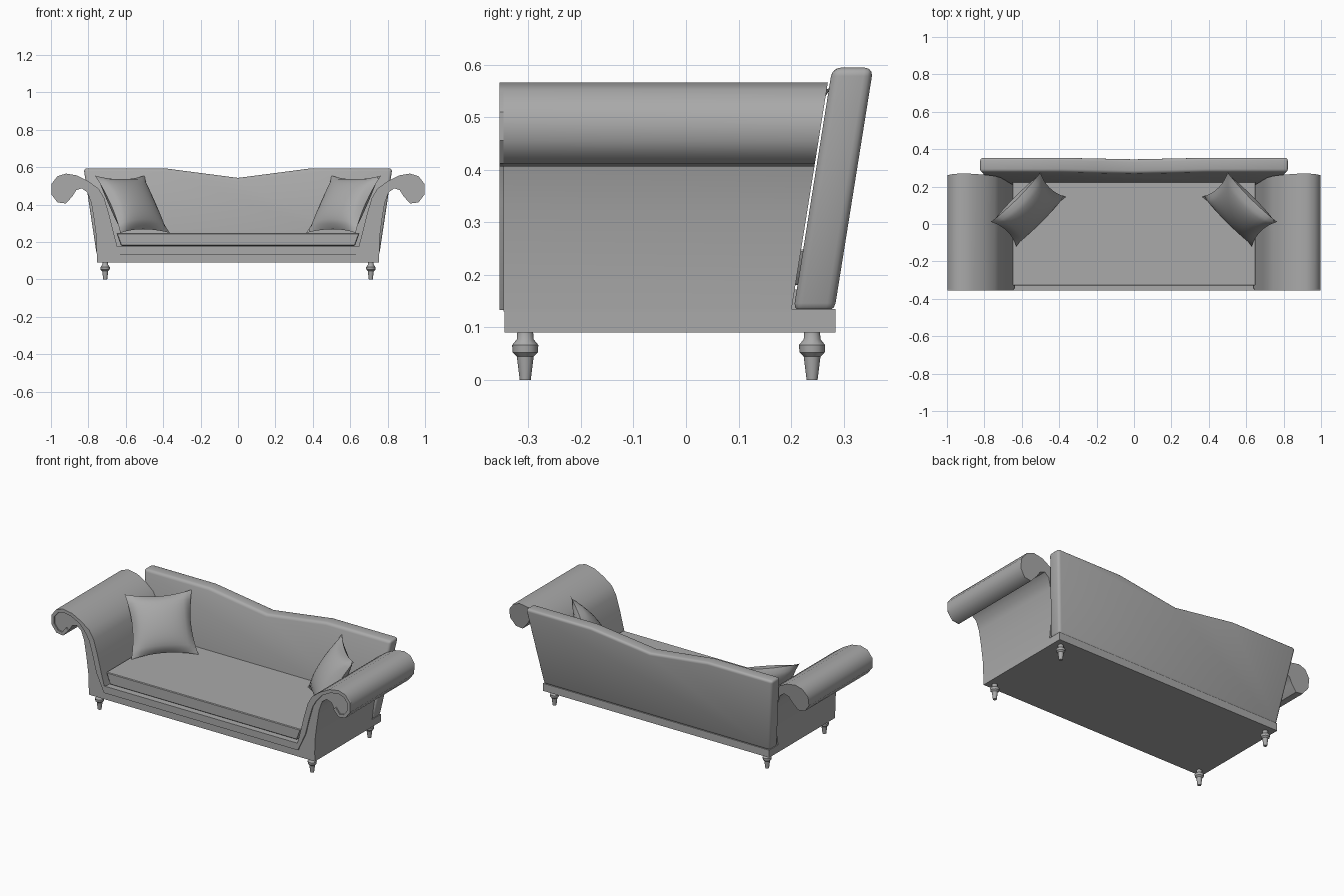
import bpy, bmesh, math
from mathutils import Matrix, Vector

cube = bpy.data.objects.get("Cube")
if cube:
    bpy.data.objects.remove(cube, do_unlink=True)

fabric = bpy.data.materials.new("grey fabric")
fabric.use_nodes = True
GREY = (0.4, 0.4, 0.4, 1)
fabric.diffuse_color = GREY
fabric.node_tree.nodes["Principled BSDF"].inputs["Base Color"].default_value = GREY


def finish(name, bm, angle=35, bevel=0, segments=2):
    """Turn a bmesh into a named, shaded object."""
    bmesh.ops.recalc_face_normals(bm, faces=bm.faces)
    mesh = bpy.data.meshes.new(name)
    bm.to_mesh(mesh)
    bm.free()
    mesh.materials.append(fabric)
    obj = bpy.data.objects.new(name, mesh)
    bpy.context.collection.objects.link(obj)
    bpy.ops.object.select_all(action="DESELECT")
    obj.select_set(True)
    bpy.context.view_layer.objects.active = obj
    if bevel:
        mod = obj.modifiers.new("soft edges", "BEVEL")
        mod.width, mod.segments = bevel, segments
        mod.limit_method, mod.angle_limit = "ANGLE", math.radians(50)
        bpy.ops.object.modifier_apply(modifier=mod.name)
    bpy.ops.object.shade_smooth_by_angle(angle=math.radians(angle))
    return obj


def slab(name, outline, front, back, **kw):
    """Solid from an x-z outline; front and back give y for a height."""
    bm = bmesh.new()
    a = [bm.verts.new((x, front(z), z)) for x, z in outline]
    b = [bm.verts.new((x, back(z), z)) for x, z in outline]
    bm.faces.new(a)
    bm.faces.new(b[::-1])
    for i in range(len(a)):
        j = (i + 1) % len(a)
        bm.faces.new((a[i], b[i], b[j], a[j]))
    return finish(name, bm, **kw)


def flat(y):
    return lambda z: y


def lean(y):
    return lambda z: y + (z - 0.135) * 0.16


def trapezoid(low, high, z0, z1):
    return [(-low, z0), (low, z0), (high, z1), (-high, z1)]


# Base, deck and seat cushion
slab("base", trapezoid(0.755, 0.755, 0.09, 0.135), flat(-0.345), flat(0.285))
slab("seat_deck", trapezoid(0.64, 0.64, 0.13, 0.172), flat(-0.345), flat(0.22))
slab("seat_cushion", trapezoid(0.625, 0.65, 0.18, 0.248), flat(-0.33), flat(0.23),
     bevel=0.004, segments=1)

# Leaning back with a dipped top edge
half_top = [(0.825, 0.594), (0.39, 0.594), (0.2, 0.569)]
back_outline = [(-0.755, 0.13), (0.755, 0.13)] + half_top + [(0, 0.543)]
back_outline += [(-x, z) for x, z in reversed(half_top)]
slab("backrest", back_outline, lean(0.205), lean(0.283), bevel=0.016, segments=3)

# Scrolled arms: inner side up, round the scroll, then down the outer side
inner = [(0.645, 0.175), (0.665, 0.25), (0.69, 0.35), (0.715, 0.435), (0.745, 0.485),
         (0.80, 0.525), (0.86, 0.556), (0.92, 0.566), (0.965, 0.552), (0.998, 0.51),
         (0.998, 0.455), (0.965, 0.412), (0.92, 0.406)]
outer = [(0.885, 0.445), (0.865, 0.477), (0.835, 0.487), (0.805, 0.465),
         (0.785, 0.41), (0.77, 0.32), (0.757, 0.22), (0.755, 0.13)]
for side, label in ((1, "left"), (-1, "right")):
    profile = [(0.63, 0.13)] + inner + outer
    slab(label + "_arm", [(side * x, z) for x, z in profile],
         flat(-0.347), lean(0.201), angle=46)


# Raised band along the front edge of both arms and the rail
def band(name, path, y0, y1):
    bm = bmesh.new()
    rings = []
    for i, (x, z) in enumerate(path):
        p, q = path[max(i - 1, 0)], path[min(i + 1, len(path) - 1)]
        t = Vector((q[0] - p[0], q[1] - p[1])).normalized()
        width = 0.02 if abs(x) > 0.78 else 0.034
        if abs(x) < 0.65:
            width = 0.042
        x2, z2 = x + t.y * width, z - t.x * width
        rings.append([bm.verts.new(c) for c in
                      ((x, y0, z), (x2, y0, z2), (x2, y1, z2), (x, y1, z))])
    for a, b in zip(rings, rings[1:]):
        for k in range(4):
            m = (k + 1) % 4
            bm.faces.new((a[k], a[m], b[m], b[k]))
    bm.faces.new(rings[0])
    bm.faces.new(rings[-1][::-1])
    return finish(name, bm)


tip = inner + [outer[0]]
band("front_band", [(-x, z) for x, z in reversed(tip)] + tip, -0.355, -0.344)

# Turned legs
LEG = [(0.0105, 0), (0.016, 0.044), (0.024, 0.052), (0.025, 0.066),
       (0.016, 0.077), (0.015, 0.092)]


def leg(name, x, y, sides=12):
    bm = bmesh.new()
    rings = []
    for r, z in LEG:
        turns = [2 * math.pi * k / sides for k in range(sides)]
        rings.append([bm.verts.new((x + r * math.cos(t), y + r * math.sin(t), z))
                      for t in turns])
    for a, b in zip(rings, rings[1:]):
        for k in range(sides):
            m = (k + 1) % sides
            bm.faces.new((a[k], a[m], b[m], b[k]))
    bm.faces.new(rings[0][::-1])
    bm.faces.new(rings[-1])
    return finish(name, bm)


for side, label in ((1, "left"), (-1, "right")):
    leg("front_%s_leg" % label, side * 0.71, -0.306)
    leg("back_%s_leg" % label, side * 0.71, 0.24)


# Pillows: two puffed grids pinched at the corners, leaning into each arm
def pillow(name, side, n=14):
    bm = bmesh.new()
    across = Vector((-side * 0.7071, 0.7071, 0))
    up = Vector((side * 0.135, 0.13, 0.305)).normalized()
    out = across.cross(up)
    centre = Vector((side * 0.565, 0.078, 0.402))
    frame = Matrix((across, up, out)).transposed()
    for face in (1, -1):
        grid = []
        for i in range(n + 1):
            u = 2 * i / n - 1
            row = []
            for j in range(n + 1):
                v = 2 * j / n - 1
                px = 0.187 * u * (1 - 0.13 * (1 - v * v) * u * u)
                py = 0.18 * v * (1 - 0.13 * (1 - u * u) * v * v)
                puff = face * 0.065 * ((1 - u * u) * (1 - v * v)) ** 0.6
                row.append(bm.verts.new(centre + frame @ Vector((px, py, puff))))
            grid.append(row)
        for i in range(n):
            for j in range(n):
                bm.faces.new((grid[i][j], grid[i + 1][j],
                              grid[i + 1][j + 1], grid[i][j + 1]))
    bmesh.ops.remove_doubles(bm, verts=bm.verts, dist=0.0001)
    return finish(name, bm, angle=50)


pillow("left_pillow", 1)
pillow("right_pillow", -1)
